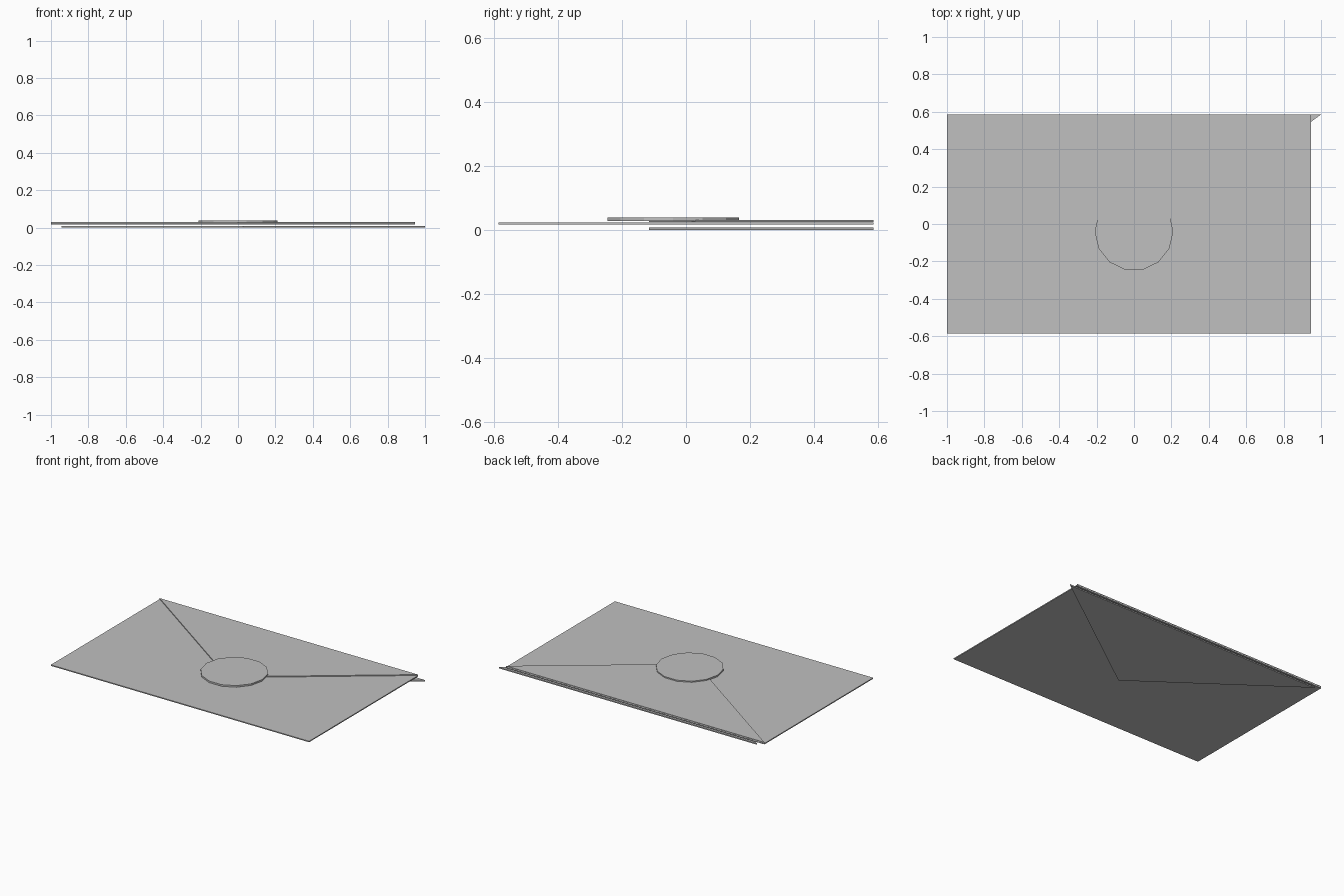
import bpy
import bmesh
import math

cube = bpy.data.objects.get("Cube")
if cube:
    bpy.data.objects.remove(cube, do_unlink=True)

# One plain grey for the whole envelope
grey = bpy.data.materials.new("paper grey")
grey.use_nodes = True
colour = (0.53, 0.53, 0.53, 1.0)
grey.diffuse_color = colour
grey.node_tree.nodes["Principled BSDF"].inputs["Base Color"].default_value = colour


def plate(name, outline, z0, z1):
    """Extrude a counter-clockwise outline from z0 up to z1."""
    bm = bmesh.new()
    base = bm.faces.new([bm.verts.new((x, y, z0)) for x, y in outline])
    top = bmesh.ops.extrude_face_region(bm, geom=[base], use_keep_orig=True)
    bmesh.ops.translate(bm, vec=(0, 0, z1 - z0),
                        verts=[v for v in top["geom"] if isinstance(v, bmesh.types.BMVert)])
    bmesh.ops.recalc_face_normals(bm, faces=bm.faces)
    mesh = bpy.data.meshes.new(name)
    bm.to_mesh(mesh)
    bm.free()
    mesh.materials.append(grey)
    obj = bpy.data.objects.new(name, mesh)
    bpy.context.collection.objects.link(obj)
    return obj


LEFT, RIGHT, BACK = -1.0, 0.945, 0.585
APEX_Y = -0.115

# Main sheet
plate("envelope_body",
      [(LEFT, -BACK), (RIGHT, -BACK), (RIGHT, BACK), (LEFT, BACK)], 0.017, 0.024)

# Triangular flaps: one on top, one underneath set slightly to the side
plate("upper_flap", [(LEFT, BACK), (0.0, APEX_Y), (RIGHT, BACK)], 0.0245, 0.031)
plate("lower_flap", [(-RIGHT, BACK), (0.0275, APEX_Y), (-LEFT, BACK)], 0.0, 0.008)

# Fourteen-sided seal over the flap's tip
SIDES = 14
seal = [(0.21 * math.cos(2 * math.pi * i / SIDES),
         -0.04 + 0.21 * math.sin(2 * math.pi * i / SIDES)) for i in range(SIDES)]
plate("seal", seal, 0.028, 0.039)
